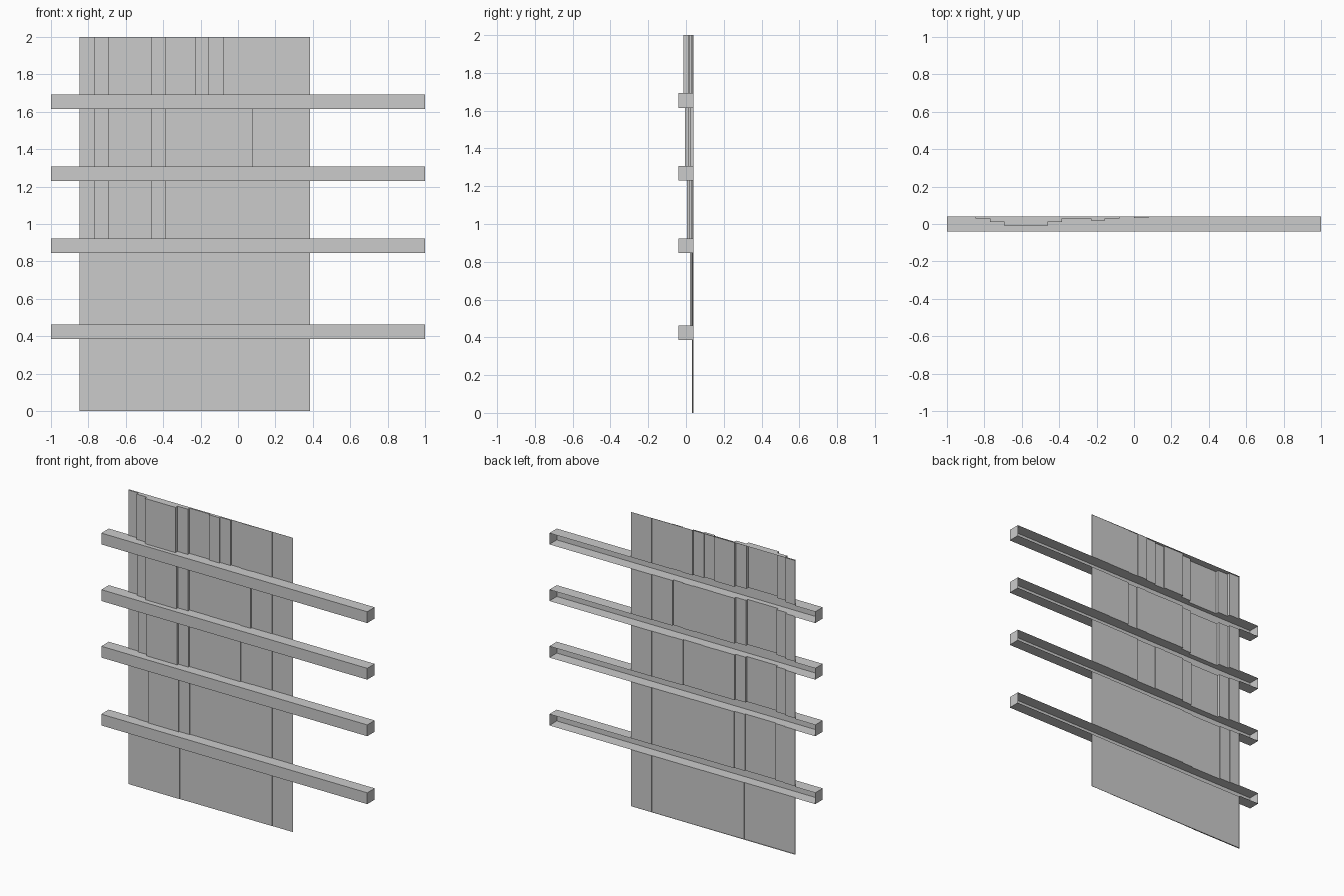
import bpy, bmesh

if "Cube" in bpy.data.objects:
    bpy.data.objects.remove(bpy.data.objects["Cube"])

C = 1 / 13                 # grid cell
BACK, FRONT = 0.04, -0.04  # depth of open back and of rail fronts

# Stepped cloth bands, bottom to top: (z0, z1, left edge, [(right edge, depth), ...]) in cells
BANDS = [
    (0, 5, [(-6, .032), (-5, .034), (-2, .0355), (3, .037), (5, .039)]),
    (6, 11, [(-10, .033), (-9, .028), (-6, .021), (-5, .027), (-1, .033),
             (1, .035), (3, .037), (5, .039)]),
    (12, 16, [(-10, .032), (-9, .022), (-6, .005), (-5, .018), (-3, .029),
              (-2, .031), (0, .027), (1, .034), (3, .037), (5, .039)]),
    (17, 21, [(-10, .031), (-9, .016), (-6, -.004), (-5, .013), (-3, .029),
              (-1, .027), (0, .031), (1, .025), (3, .036), (5, .039)]),
    (22, 26, [(-10, .03), (-9, .01), (-6, -.012), (-5, .01), (-3, .029),
              (-2, .019), (-1, .029), (0, .038), (1, .033), (3, .037), (5, .039)]),
]


def segments(steps, left=-11):
    out = []
    for right, y in steps:
        out.append((left * C, right * C, y))
        left = right
    return out


def quad(bm, *pts):
    bm.faces.new([bm.verts.new(p) for p in pts])


def wall(bm, path, z0, z1):
    for (ax, ay), (bx, by) in zip(path, path[1:]):
        quad(bm, (ax, ay, z0), (bx, by, z0), (bx, by, z1), (ax, ay, z1))


def ledge(bm, xa, xb, ya, yb, z, up):
    pts = [(xa, ya, z), (xb, ya, z), (xb, yb, z), (xa, yb, z)]
    quad(bm, *(pts if up else pts[::-1]))


def finish(bm, name):
    bmesh.ops.remove_doubles(bm, verts=bm.verts, dist=1e-5)
    me = bpy.data.meshes.new(name)
    bm.to_mesh(me)
    bm.free()
    bpy.context.collection.objects.link(bpy.data.objects.new(name, me))


# Hanging panel: stepped sheets with returns to the open back
for i, (z0, z1, steps) in enumerate(BANDS):
    bm = bmesh.new()
    segs = segments(steps)
    path = [(segs[0][0], BACK)]
    for xa, xb, y in segs:
        path += [(xa, y), (xb, y)]
    path.append((segs[-1][1], BACK))
    wall(bm, path, z0 * C, z1 * C)
    if i in (0, len(BANDS) - 1):      # close the outer top and bottom edges
        for xa, xb, y in segs:
            ledge(bm, xa, xb, y, BACK, z1 * C if i else z0 * C, i > 0)
    finish(bm, f"panel_band_{i + 1}")

# Rails: open-backed channels whose top and bottom meet the stepped sheets
for i in range(len(BANDS) - 1):
    bm = bmesh.new()
    below, above = BANDS[i], BANDS[i + 1]
    z0, z1 = below[1] * C, above[0] * C
    wall(bm, [(-1, BACK), (-1, FRONT), (1, FRONT), (1, BACK)], z0, z1)
    for steps, z, up in ((below[2], z0, False), (above[2], z1, True)):
        segs = segments(steps)
        full = [(-1, segs[0][0], BACK)] + segs + [(segs[-1][1], 1, BACK)]
        for xa, xb, y in full:
            ledge(bm, xa, xb, FRONT, y, z, up)
    finish(bm, f"rail_{i + 1}")
